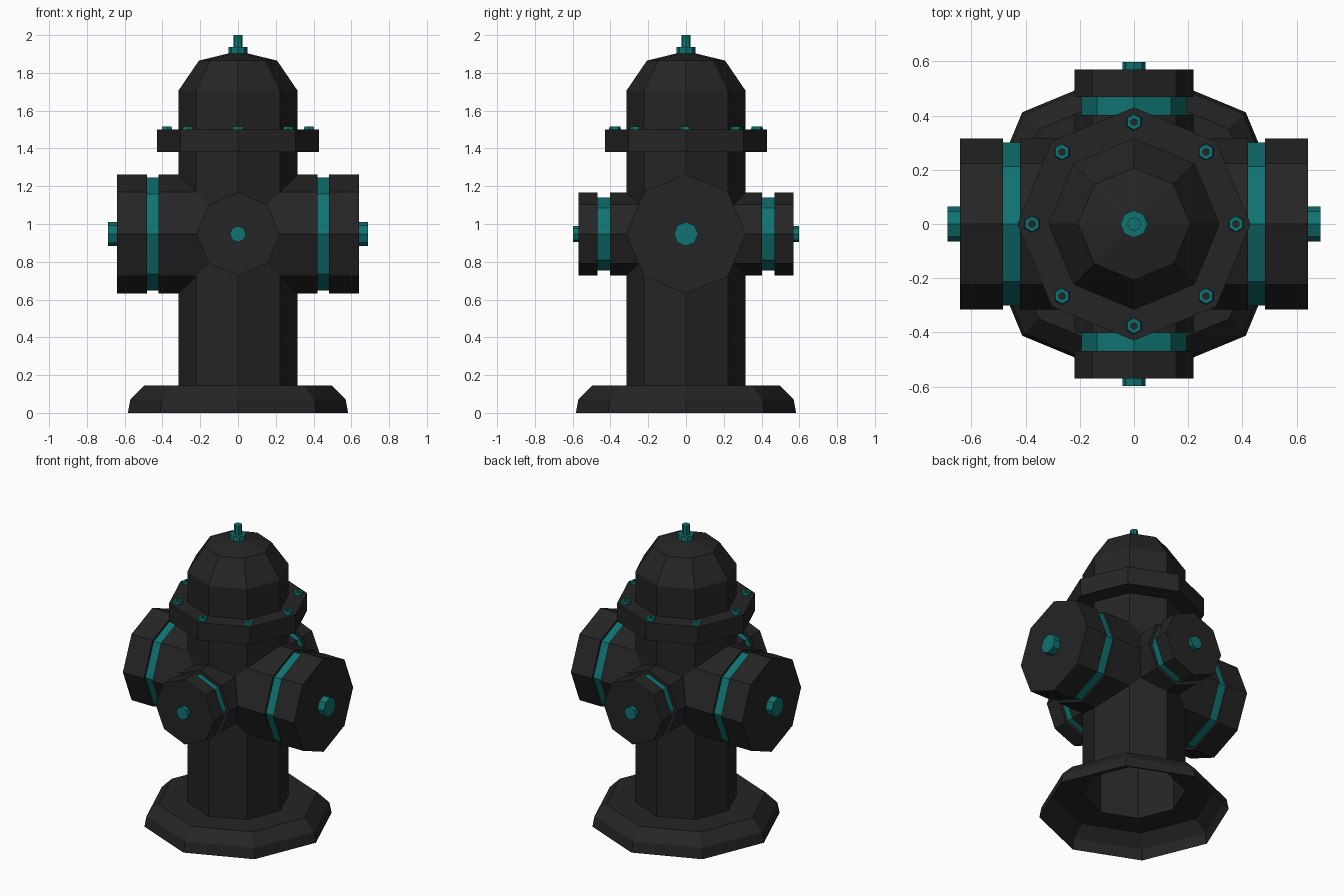
import bpy, bmesh
from math import cos, sin, pi
from mathutils import Vector

cube = bpy.data.objects.get("Cube")
if cube:
    bpy.data.objects.remove(cube, do_unlink=True)


def material(name, colour):
    m = bpy.data.materials.new(name)
    m.use_nodes = True
    m.diffuse_color = colour
    m.node_tree.nodes["Principled BSDF"].inputs["Base Color"].default_value = colour
    return m


BLACK = material("charcoal black", (0.018, 0.018, 0.018, 1))
TEAL = material("deep teal", (0.005, 0.17, 0.165, 1))
UP = Vector((0, 0, 1))
R = 0.316               # barrel radius
C = R * cos(pi / 4)     # barrel diagonal corner offset


def barrel_depth(side):
    """Distance of the barrel wall from its axis plane at a sideways offset."""
    if side <= C:
        return R - side * (R - C) / C
    return max(0, C - (side - C) * C / (R - C))


def lathe(name, profile, mats, origin=(0, 0, 0), axis=UP, sides=8,
          turn=0.0, cap=True, teal_band=None, fit=False):
    """Sweep (radius, height) points around an axis with flat sides."""
    rot = UP.rotation_difference(axis)
    across = axis.cross(UP)
    bm = bmesh.new()
    rings = []
    for r, h in profile:
        ring = []
        for i in range(sides if r else 1):
            a = turn + 2 * pi * i / sides
            p = rot @ Vector((r * cos(a), r * sin(a), 0))
            reach = barrel_depth(abs(p.dot(across))) if fit and h == 0 else h
            ring.append(bm.verts.new(Vector(origin) + p + axis * reach))
        rings.append(ring)
    for k, (low, high) in enumerate(zip(rings, rings[1:])):
        for i in range(sides):
            j = (i + 1) % sides
            if len(high) == 1:
                f = bm.faces.new((low[i], low[j], high[0]))
            else:
                f = bm.faces.new((low[i], low[j], high[j], high[i]))
            f.material_index = int(k == teal_band)
    if cap and len(rings[-1]) > 1:
        bm.faces.new(rings[-1])
    mesh = bpy.data.meshes.new(name)
    bm.to_mesh(mesh)
    bm.free()
    for m in mats:
        mesh.materials.append(m)
    obj = bpy.data.objects.new(name, mesh)
    bpy.context.collection.objects.link(obj)
    return obj


# Hollow body: foot, barrel, flange and bonnet in one shell
lathe("body", [(0.583, 0), (0.57, 0.07), (0.495, 0.145), (R, 0.145),
               (R, 1.38), (0.43, 1.38), (0.43, 1.5), (R, 1.5),
               (R, 1.705), (0.207, 1.865), (0, 1.915)], [BLACK])

# Nut and stem on top
lathe("top_nut", [(0.05, 1.9), (0.05, 1.937)], [TEAL])
lathe("top_stem", [(0.025, 1.93), (0.025, 2.0)], [TEAL])

# Ring bolts on the flange
for i in range(8):
    a = i * pi / 4
    lathe(f"flange_bolt_{i + 1}",
          [(0.032, 0), (0.028, 0.017), (0.013, 0.017), (0.013, 0)], [TEAL],
          origin=(0.376 * cos(a), 0.376 * sin(a), 1.5),
          sides=6, turn=pi / 2, cap=False)


def outlet(name, axis, radius, band_radius, neck, band, end, nut_radius, tip):
    """Neck, teal band and cap, with a nut on the end."""
    centre = (0, 0, 0.947)
    lathe(name + "_outlet",
          [(radius, 0), (radius, neck), (band_radius, neck), (band_radius, band),
           (radius, band), (radius, end)], [BLACK, TEAL],
          origin=centre, axis=axis, teal_band=2, fit=True)
    lathe(name + "_outlet_nut", [(nut_radius, end - 0.02), (nut_radius, tip)],
          [TEAL], origin=centre, axis=axis)


# Large outlets left and right, small ones front and back
for s, side, end in ((1, "left", "back"), (-1, "right", "front")):
    outlet(side, Vector((s, 0, 0)), R, 0.3, 0.42, 0.483, 0.641, 0.064, 0.688)
    outlet(end, Vector((0, s, 0)), 0.22, 0.194, 0.403, 0.468, 0.57, 0.043, 0.597)
